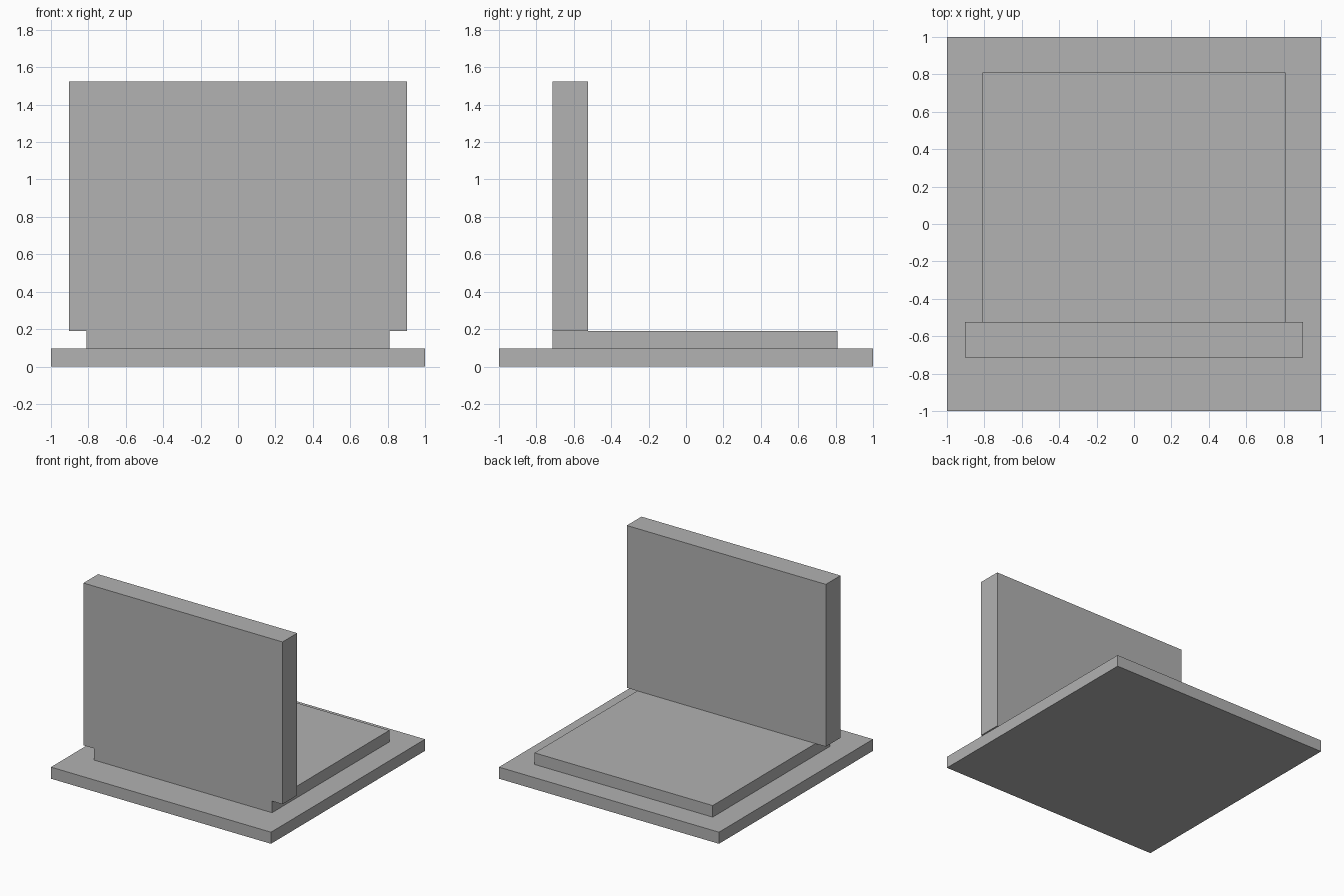
import bpy
import bmesh
from mathutils import Matrix, Vector

cube = bpy.data.objects.get("Cube")
if cube:
    bpy.data.objects.remove(cube, do_unlink=True)

U = 2 / 21  # one module; every size is a multiple of it

stone = bpy.data.materials.new("stone_grey")
stone.use_nodes = True
GREY = (0.445, 0.445, 0.445, 1)
stone.diffuse_color = GREY
stone.node_tree.nodes["Principled BSDF"].inputs["Base Color"].default_value = GREY


def finish(name, bm):
    bmesh.ops.recalc_face_normals(bm, faces=bm.faces)
    bm.transform(Matrix.Scale(U, 4))
    mesh = bpy.data.meshes.new(name)
    bm.to_mesh(mesh)
    bm.free()
    mesh.materials.append(stone)
    obj = bpy.data.objects.new(name, mesh)
    bpy.context.collection.objects.link(obj)


def slab(name, low, high):
    low, high = Vector(low), Vector(high)
    bm = bmesh.new()
    bmesh.ops.create_cube(bm, size=1)
    bmesh.ops.scale(bm, vec=high - low, verts=bm.verts)
    bmesh.ops.translate(bm, vec=(low + high) / 2, verts=bm.verts)
    finish(name, bm)


def push(bm, faces, y):
    """Extrude faces along y."""
    new = bmesh.ops.extrude_face_region(bm, geom=faces)["geom"]
    verts = [v for v in new if isinstance(v, bmesh.types.BMVert)]
    bmesh.ops.translate(bm, vec=(0, y, 0), verts=verts)


# Base and plinth
slab("base_plate", (-10.5, -10.5, 0), (10.5, 10.5, 1))
slab("plinth", (-8.5, -7.5, 1), (8.5, 8.5, 2))

# Upright wall with a fretwork of recesses on its back
PATTERN = [
    "###.###.###",
    "#.........#",
    "..#..#..#..",
    "#.........#",
    "#.#.....#.#",
    "#.........#",
    "..#..#..#..",
    "#.........#",
    "###.###.###",
]
WIDTH, HEIGHT, THICK = 19, 14, 2
BACK, FLOOR, PATTERN_TOP = -5.5, 2, 13

bm = bmesh.new()
cells = {}
for col in range(WIDTH):
    for row in range(HEIGHT):
        x, z = col - WIDTH / 2, row + FLOOR
        corners = [(x, z), (x, z + 1), (x + 1, z + 1), (x + 1, z)]
        cells[col, z] = bm.faces.new([bm.verts.new((a, BACK, b)) for a, b in corners])
bmesh.ops.remove_doubles(bm, verts=bm.verts, dist=0.01)

# Thicken the sheet, then merge the plain front and sides
push(bm, list(bm.faces), -THICK)
front = BACK - THICK
front_edges = [e for e in bm.edges if any(abs(v.co.y - front) < 0.01 for v in e.verts)]
front_verts = [v for v in bm.verts if abs(v.co.y - front) < 0.01]
bmesh.ops.dissolve_limit(bm, angle_limit=0.01, verts=front_verts, edges=front_edges)
bmesh.ops.recalc_face_normals(bm, faces=bm.faces)

# Sink the marked cells one module deep
margin = (WIDTH - len(PATTERN[0])) // 2


def is_marked(face):
    c = face.calc_center_median()
    if abs(c.y - BACK) > 0.01:
        return False
    col = int(c.x + WIDTH / 2) - margin
    row = PATTERN_TOP - 1 - int(c.z)
    return (0 <= row < len(PATTERN) and 0 <= col < len(PATTERN[0])
            and PATTERN[row][col] == "#")


push(bm, [f for f in bm.faces if is_marked(f)], -1)
finish("fretwork_wall", bm)
